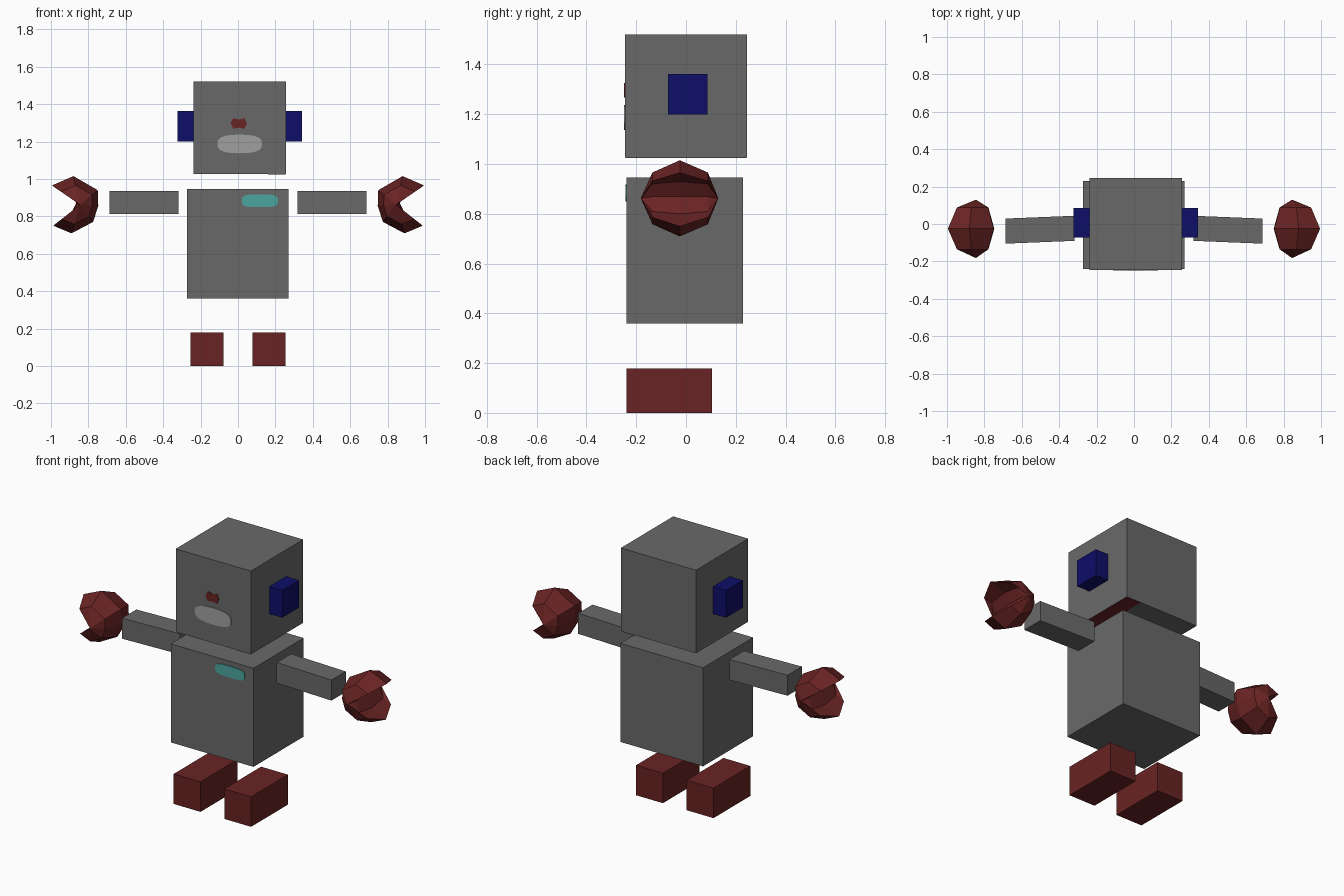
import bpy, bmesh, math
from mathutils import Vector

if "Cube" in bpy.data.objects:
    bpy.data.objects.remove(bpy.data.objects["Cube"])


def material(name, rgb):
    m = bpy.data.materials.new(name)
    lin = [((c / 255 + 0.055) / 1.055) ** 2.4 if c > 10 else c / 255 / 12.92 for c in rgb]
    m.diffuse_color = (*lin, 1)
    m.use_nodes = True
    m.node_tree.nodes["Principled BSDF"].inputs["Base Color"].default_value = m.diffuse_color
    return m


GREY = material("body grey", (105, 105, 105))
RED = material("dark red", (105, 35, 35))
BLUE = material("navy blue", (14, 14, 105))
LIGHT = material("light grey", (160, 160, 160))
TEAL = material("teal", (75, 165, 160))


def make(name, verts, faces, mat):
    me = bpy.data.meshes.new(name)
    me.from_pydata(verts, [], faces)
    bm = bmesh.new()
    bm.from_mesh(me)
    bmesh.ops.recalc_face_normals(bm, faces=bm.faces)
    bm.to_mesh(me)
    bm.free()
    me.materials.append(mat)
    ob = bpy.data.objects.new(name, me)
    bpy.context.collection.objects.link(ob)
    return ob


def box(name, x, y, z, mat, skew=0.0):
    """Box from ranges; skew shifts the far x end along y."""
    v = [(a, b + skew * i, c) for i, a in enumerate(x) for b in y for c in z]
    f = [(0, 1, 3, 2), (4, 6, 7, 5), (0, 4, 5, 1), (2, 3, 7, 6), (0, 2, 6, 4), (1, 5, 7, 3)]
    return make(name, v, f, mat)


def plate(name, outline, y, mat, depth=0.004):
    """Thin decal standing just in front of a face at y."""
    n = len(outline)
    v = [(a, y + d, b) for d in (-depth, 0.002) for a, b in outline]
    f = [tuple(range(n)), tuple(range(n, 2 * n))]
    f += [(i, (i + 1) % n, n + (i + 1) % n, n + i) for i in range(n)]
    return make(name, v, f, mat)


def rounded(cx, cz, rx, rz, power, n=20):
    """Superellipse outline."""
    pts = []
    for i in range(n):
        c, s = math.cos(math.tau * i / n), math.sin(math.tau * i / n)
        pts.append((cx + rx * math.copysign(abs(c) ** power, c),
                    cz + rz * math.copysign(abs(s) ** power, s)))
    return pts


# Body and head
box("torso", (-0.273, 0.27), (-0.24, 0.23), (0.36, 0.945), GREY)
box("head", (-0.237, 0.256), (-0.245, 0.245), (1.027, 1.52), GREY)
box("head_underside_patch", (0.16, 0.254), (-0.243, 0.243), (1.024, 1.03), RED)

# Face and chest details
plate("mouth", rounded(0.009, 1.187, 0.12, 0.05, 0.75), -0.245, LIGHT)
plate("nose", [(-0.04, 1.30), (-0.025, 1.325), (0.005, 1.318), (0.035, 1.325), (0.047, 1.295),
               (0.035, 1.268), (0.005, 1.274), (-0.025, 1.268)], -0.245, RED)
plate("chest_badge", rounded(0.117, 0.883, 0.097, 0.034, 0.55), -0.24, TEAL)

# Claw hand: C-shaped section lofted along y, closed to a point at each end
OUTER = [(0.995, 0.965), (0.88, 1.015), (0.75, 0.94), (0.747, 0.855),
         (0.775, 0.77), (0.89, 0.709), (0.988, 0.75)]
INNER = [(0.90, 0.80), (0.865, 0.87), (0.90, 0.93)]
CENTRE = Vector((0.845, 0.862))


def claw(name, side):
    v, f, n = [], [], len(OUTER) + len(INNER)
    for y, so, si in ((-0.135, 0.68, 0.85), (-0.025, 1, 1), (0.088, 0.68, 0.85)):
        for pts, s in ((OUTER, so), (INNER, si)):
            for p in pts:
                q = CENTRE + (Vector(p) - CENTRE) * s
                v.append((side * q.x, y, q.y))
    for r in range(2):
        for i in range(n):
            j = (i + 1) % n
            f.append((r * n + i, r * n + j, (r + 1) * n + j, (r + 1) * n + i))
    for y, base in ((-0.182, 0), (0.13, 2 * n)):
        v.append((side * CENTRE.x, y, CENTRE.y))
        f += [(base + i, base + (i + 1) % n, len(v) - 1) for i in range(n)]
    return make(name, v, f, RED)


# Paired parts
for side, tag in ((1, "right"), (-1, "left")):
    off = 0.009  # head sits slightly off centre
    box(tag + "_ear", sorted((side * 0.247 + off, side * 0.332 + off)),
        (-0.072, 0.086), (1.2, 1.362), BLUE)
    box(tag + "_arm", (side * 0.317, side * 0.687), (-0.09, 0.044), (0.813, 0.935), GREY, -0.015)
    box(tag + "_foot", sorted((side * 0.078, side * 0.254)), (-0.24, 0.105), (0, 0.178), RED)
    claw(tag + "_claw", side)
